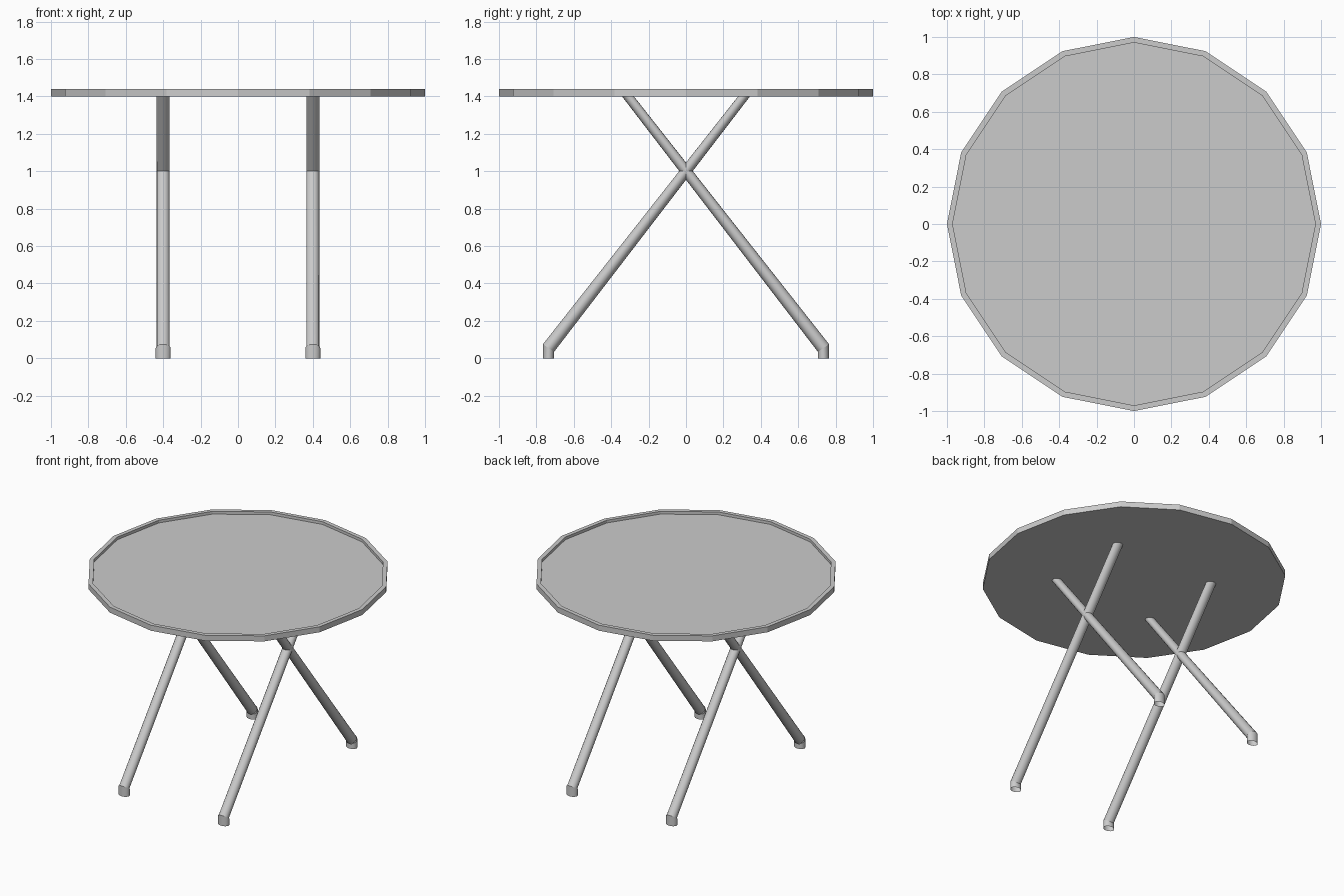
import bpy, bmesh
from math import cos, sin, pi

if "Cube" in bpy.data.objects:
    bpy.data.objects.remove(bpy.data.objects["Cube"])


def ring(bm, n, cx, cy, z, rx, ry, tilt=0.0):
    """Elliptical ring of vertices; tilt slopes z along y."""
    pts = [(cos(2 * pi * i / n), sin(2 * pi * i / n)) for i in range(n)]
    return [bm.verts.new((cx + rx * c, cy + ry * s, z + tilt * s)) for c, s in pts]


def bridge(bm, a, b):
    for i in range(len(a)):
        j = (i + 1) % len(a)
        bm.faces.new((a[i], a[j], b[j], b[i]))


def finish(bm, name, smooth):
    mesh = bpy.data.meshes.new(name)
    bm.to_mesh(mesh)
    bm.free()
    obj = bpy.data.objects.new(name, mesh)
    bpy.context.collection.objects.link(obj)
    if smooth:
        bpy.ops.object.select_all(action='DESELECT')
        obj.select_set(True)
        bpy.context.view_layer.objects.active = obj
        bpy.ops.object.shade_smooth_by_angle(angle=0.6)
    return obj


# Sixteen-sided tray top with a raised rim
bm = bmesh.new()
profile = [(1.0, 1.40), (1.0, 1.44), (0.97, 1.44), (0.97, 1.42)]
rings = [ring(bm, 16, 0, 0, z, r, r) for r, z in profile]
for a, b in zip(rings, rings[1:]):
    bridge(bm, a, b)
bm.faces.new(rings[0][::-1])
bm.faces.new(rings[-1])
finish(bm, "table_top", False)

# Crossed legs, each with a short vertical foot mitred to the leg
FOOT_Y, MITRE_Z = 0.735, 0.055
for x, side in ((-0.4, "left"), (0.4, "right")):
    for d, end in ((-1, "front"), (1, "back")):
        bm = bmesh.new()
        bridge(bm, ring(bm, 16, x, d * FOOT_Y, 0, 0.04, 0.03),
               ring(bm, 16, x, d * FOOT_Y, MITRE_Z, 0.04, 0.03, d * 0.02))
        finish(bm, f"{side}_{end}_foot", True)

        bm = bmesh.new()
        bridge(bm, ring(bm, 16, x, d * FOOT_Y, MITRE_Z, 0.035, 0.03, d * 0.02),
               ring(bm, 16, x, -d * 0.31, 1.40, 0.035, 0.032))
        finish(bm, f"{side}_{end}_leg", True)
